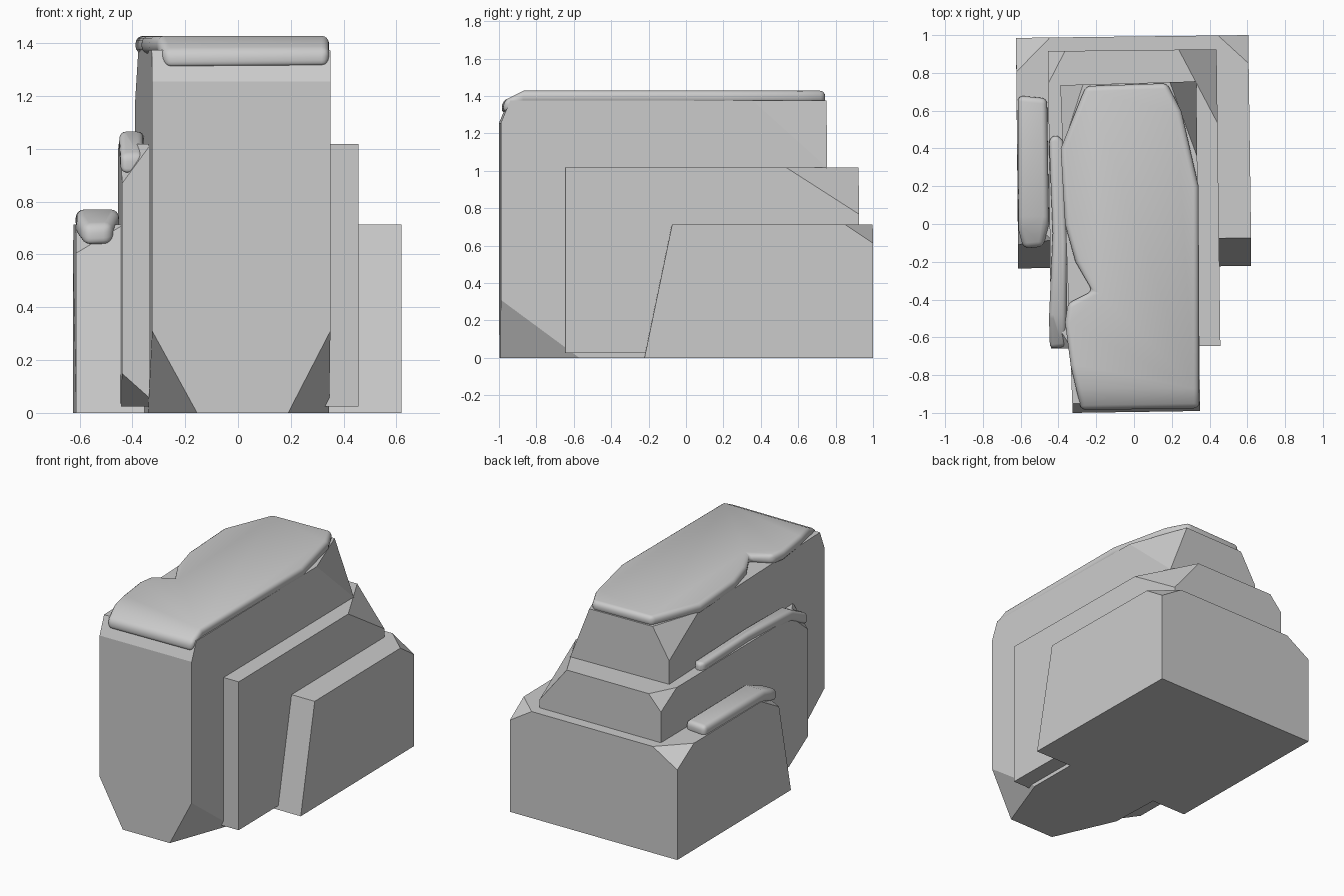
import bpy, bmesh
from mathutils import Vector

if "Cube" in bpy.data.objects:
    bpy.data.objects.remove(bpy.data.objects["Cube"])


def finish(bm, name):
    bmesh.ops.recalc_face_normals(bm, faces=bm.faces[:])
    me = bpy.data.meshes.new(name)
    bm.to_mesh(me)
    bm.free()
    ob = bpy.data.objects.new(name, me)
    bpy.context.collection.objects.link(ob)
    return ob


def rock(name, foot, z0, z1, cuts, lean=0):
    """Hull of a skewed box; foot is (left-front, right-front, left-back, right-back).
    cuts: corner (x, y, z bits) -> distances trimmed along each edge."""
    c = {}
    for i, (x, y) in enumerate(foot):
        for k, z in enumerate((z0, z1)):
            bits = (i & 1, i >> 1, k)
            c[bits] = Vector((x, y + (lean if k and not bits[1] else 0), z))
    bm = bmesh.new()
    for bits, p in c.items():
        if bits not in cuts:
            bm.verts.new(p)
            continue
        for axis, d in enumerate(cuts[bits]):
            if d:
                n = list(bits)
                n[axis] = 1 - n[axis]
                bm.verts.new(p + (c[tuple(n)] - p).normalized() * d)
    r = bmesh.ops.convex_hull(bm, input=bm.verts[:])
    junk = [g for g in r["geom_interior"] if isinstance(g, bmesh.types.BMVert)]
    bmesh.ops.delete(bm, geom=junk, context='VERTS')
    bmesh.ops.dissolve_limit(bm, angle_limit=0.035, verts=bm.verts[:], edges=bm.edges[:])
    return finish(bm, name)


def cap(name, outline, z0, z1, bend_y, y_end, drop, width):
    """Rounded slab whose front end droops below bend_y."""
    bm = bmesh.new()
    f = bm.faces.new([bm.verts.new((x, y, z0)) for x, y in outline])
    r = bmesh.ops.extrude_face_region(bm, geom=[f], use_keep_orig=True)
    top = [g for g in r["geom"] if isinstance(g, bmesh.types.BMVert)]
    bmesh.ops.translate(bm, verts=top, vec=(0, 0, z1 - z0))
    bmesh.ops.bisect_plane(bm, geom=bm.verts[:] + bm.edges[:] + bm.faces[:],
                           plane_co=(0, bend_y, 0), plane_no=(0, 1, 0))
    for v in bm.verts:
        if v.co.y < bend_y:
            v.co.z -= drop * (bend_y - v.co.y) / (bend_y - y_end)
    ob = finish(bm, name)
    m = ob.modifiers.new("round", 'BEVEL')
    m.width, m.segments = width, 4
    m.limit_method, m.angle_limit = 'ANGLE', 0.85
    ob.data.shade_smooth()
    return ob


# Three nested stone blocks
rock("tall_rock", [(-.325, -1), (.35, -.99), (-.39, .735), (.33, .755)], 0, 1.375, {
    (0, 0, 0): (.17, .42, .31), (1, 0, 0): (.16, .42, .31),
    (0, 0, 1): (0, .05, .12), (1, 0, 1): (0, .05, .12),
    (0, 1, 1): (.12, .33, .2), (1, 1, 1): (.14, .4, .36)})
rock("middle_rock", [(-.44, -.66), (.457, -.645), (-.455, .915), (.437, .925)], .025, 1.018, {
    (0, 0, 0): (.14, .2, .125), (0, 0, 1): (.11, .18, .15),
    (0, 1, 1): (.09, .17, .1), (1, 1, 1): (.2, .39, .25)})
rock("low_rock", [(-.613, -.235), (.62, -.222), (-.625, .985), (.605, 1)], 0, .713, {
    (0, 0, 1): (.18, .17, .11),
    (0, 1, 1): (.18, .18, .11), (1, 1, 1): (.16, .15, .1)}, lean=.148)

# Soft caps lying on the ledges
cap("top_cap", [(-.28, -.985), (.345, -.975), (.342, .2), (.25, .6), (.175, .745),
                (-.255, .73), (-.388, .4), (-.365, 0), (-.31, -.2), (-.22, -.355),
                (-.35, -.42), (-.365, -.52), (-.335, -.75)],
    1.36, 1.428, -.87, -.98, .055, .028)
cap("middle_cap", [(-.445, -.66), (-.36, -.65), (-.355, -.1), (-.375, .44), (-.41, .475),
                   (-.45, .45), (-.43, -.05), (-.45, -.5)],
    .99, 1.065, -.48, -.66, .09, .03)
cap("low_cap", [(-.585, -.13), (-.48, -.12), (-.45, 0), (-.46, .665), (-.615, .68), (-.612, -.03)],
    .69, .77, .04, -.13, .06, .03)
